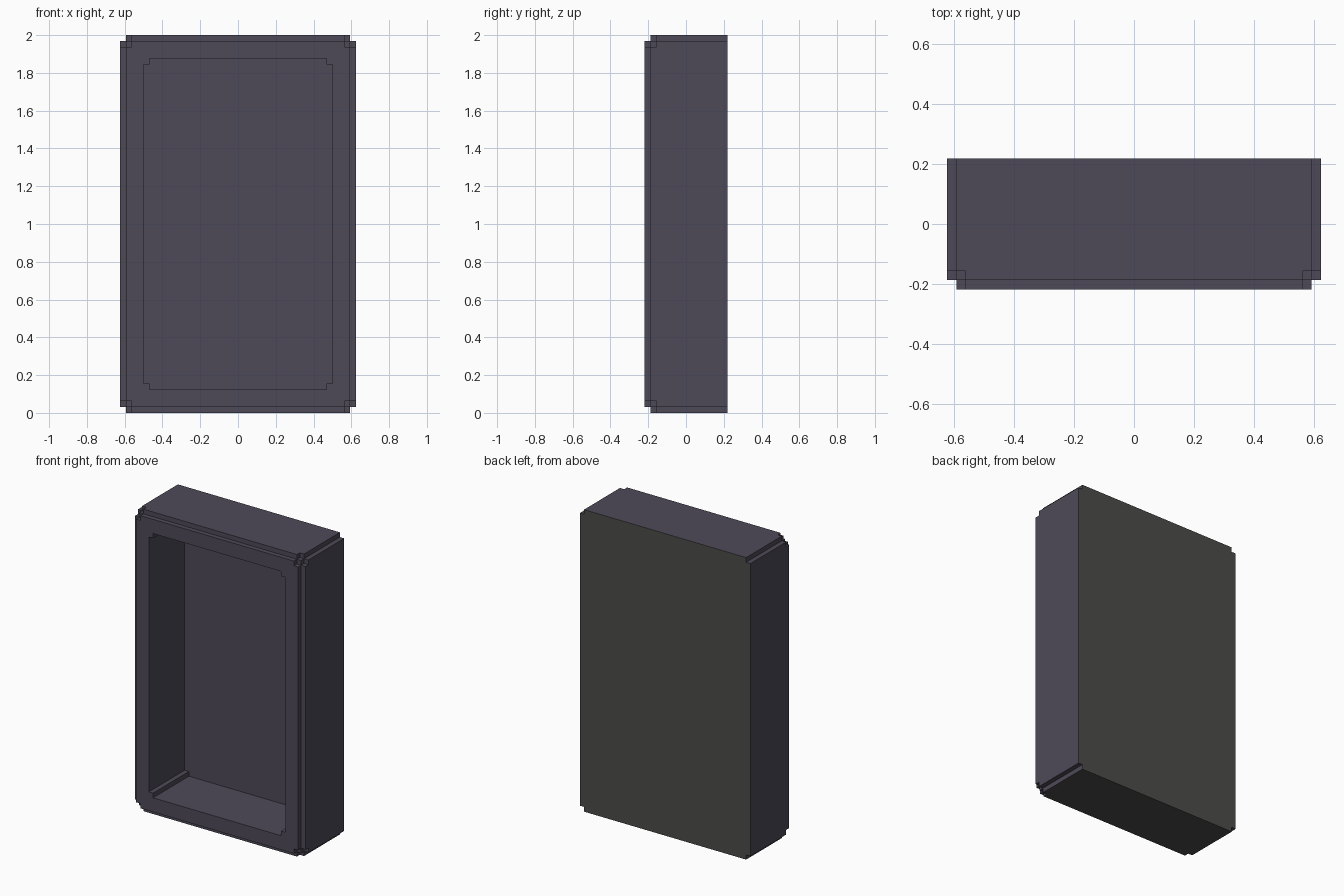
import bpy, bmesh, math
from itertools import product

if "Cube" in bpy.data.objects:
    bpy.data.objects.remove(bpy.data.objects["Cube"])

U = 1 / 32                      # stair-step size
NX, NY, NZ = 40, 14, 64         # overall size in steps
WALL, DEPTH = 4, 12             # frame width and recess depth in steps


def material(name, rgb):
    m = bpy.data.materials.new(name)
    m.diffuse_color = (*rgb, 1)
    m.use_nodes = True
    m.node_tree.nodes["Principled BSDF"].inputs["Base Color"].default_value = m.diffuse_color
    return m


def solid(x, y, z):
    """Is the cell centred at (x, y, z) steps part of the case?"""
    if not (0 < x < NX and 0 < y < NY and 0 < z < NZ):
        return False
    a, b, c = int(min(x, NX - x)), int(min(z, NZ - z)), int(y)
    # recess, with small filled corners
    if c < DEPTH and a >= WALL and b >= WALL and not (a == WALL and b == WALL):
        return False
    # stepped outer edges, cut one step deeper at the front corners
    lo, mid, hi = sorted((a, b, c))
    return lo >= 1 or (mid >= 1 and hi >= 2 and not (mid == 1 and hi == 1))


def breaks(n):
    return [0, 1, 2, WALL, WALL + 1, n - WALL - 1, n - WALL, n - 2, n - 1, n]


# Grid lines with an empty cell around the outside
grid = [[-1] + g + [g[-1] + 1] for g in (breaks(NX), [0, 1, 2, DEPTH, NY], breaks(NZ))]
filled = {}
for idx in product(*(range(len(g) - 1) for g in grid)):
    filled[idx] = solid(*[(g[i] + g[i + 1]) / 2 for g, i in zip(grid, idx)])

bm = bmesh.new()
verts = {}


def vert(key):
    if key not in verts:
        x, y, z = (g[i] for g, i in zip(grid, key))
        verts[key] = bm.verts.new(((x - NX / 2) * U, (y - NY / 2) * U, z * U))
    return verts[key]


# A face wherever a filled cell meets an empty one
for idx, full in filled.items():
    if not full:
        continue
    for axis, side in product(range(3), (0, 1)):
        near = list(idx)
        near[axis] += 1 if side else -1
        if filled[tuple(near)]:
            continue
        u, v = (axis + 1) % 3, (axis + 2) % 3
        loop = []
        for du, dv in ((0, 0), (1, 0), (1, 1), (0, 1)):
            k = list(idx)
            k[axis] += side
            k[u] += du
            k[v] += dv
            loop.append(vert(tuple(k)))
        face = bm.faces.new(loop if side else loop[::-1])
        # plain grey back and underside
        back = axis == 1 and side == 1 and grid[1][idx[1] + 1] == NY
        under = axis == 2 and side == 0 and grid[2][idx[2]] == 0
        face.material_index = 1 if back or under else 0

bm.normal_update()
bmesh.ops.dissolve_limit(bm, angle_limit=math.radians(1), verts=bm.verts[:],
                         edges=bm.edges[:], delimit={'MATERIAL'})
mesh = bpy.data.meshes.new("open_case")
bm.to_mesh(mesh)
bm.free()
mesh.materials.append(material("dark_purple_grey", (0.076, 0.0685, 0.0976)))
mesh.materials.append(material("dark_grey", (0.072, 0.072, 0.069)))
case = bpy.data.objects.new("open_case", mesh)
bpy.context.collection.objects.link(case)
